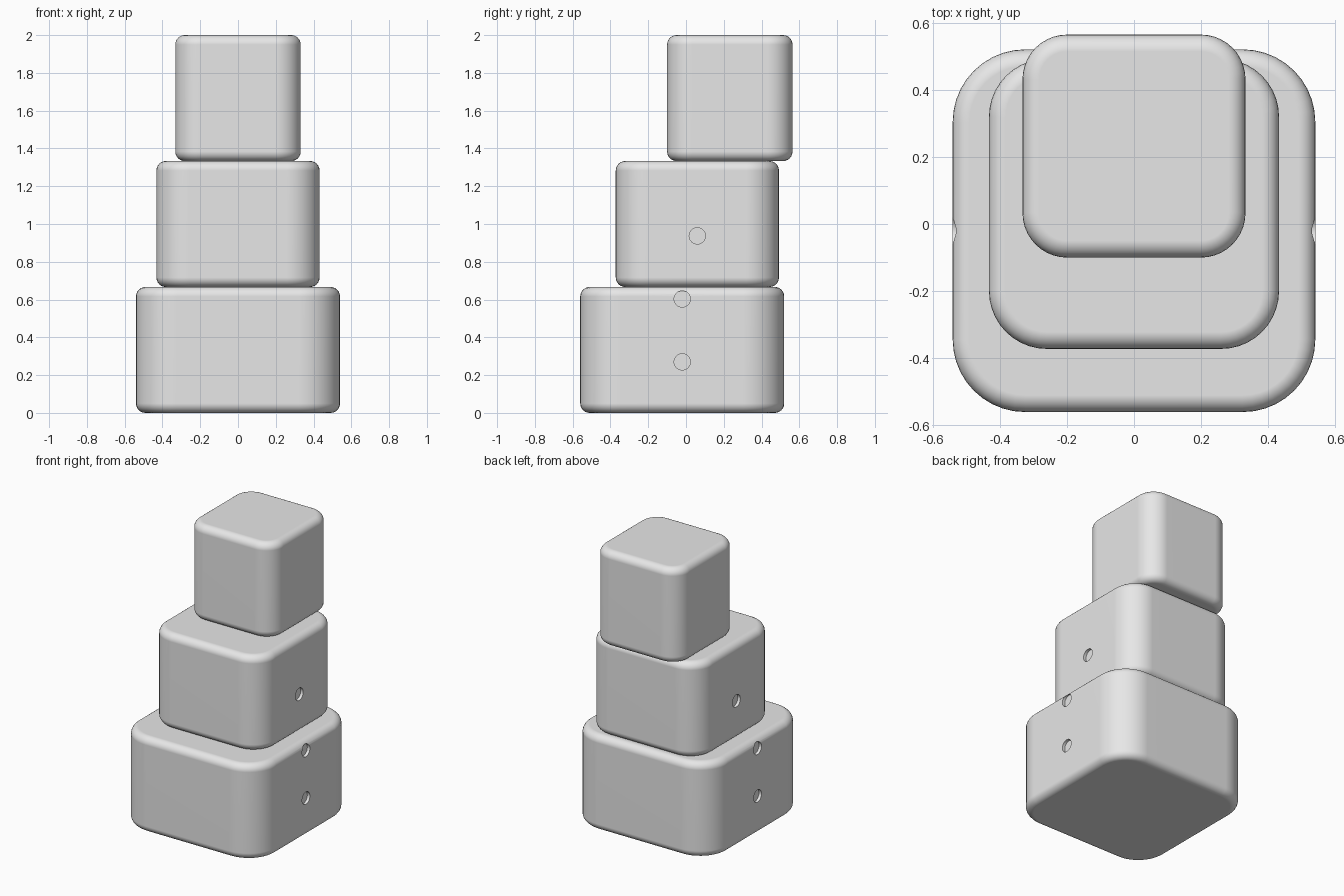
import bpy
import bmesh
from math import radians
from mathutils import Matrix, Vector

default_cube = bpy.data.objects.get("Cube")
if default_cube:
    bpy.data.objects.remove(default_cube, do_unlink=True)

grey = bpy.data.materials.new("light_grey")
grey.use_nodes = True
grey.diffuse_color = (0.8, 0.8, 0.8, 1)
grey.node_tree.nodes["Principled BSDF"].inputs["Base Color"].default_value = (0.8, 0.8, 0.8, 1)

TIER = 2 / 3          # height of each block
EDGE = 0.05           # rounding of the top and bottom rims
HOLE_RADIUS = 0.043
HOLE_DEPTH = 0.02


def new_object(name, bm):
    mesh = bpy.data.meshes.new(name)
    bm.to_mesh(mesh)
    bm.free()
    obj = bpy.data.objects.new(name, mesh)
    bpy.context.collection.objects.link(obj)
    mesh.materials.append(grey)
    return obj


def activate(obj):
    bpy.ops.object.select_all(action='DESELECT')
    obj.select_set(True)
    bpy.context.view_layer.objects.active = obj


def rounded_block(name, width, y, z):
    """Square block with wide upright corners and softly rounded rims."""
    bm = bmesh.new()
    place = Matrix.Translation((0, y, z + TIER / 2)) @ Matrix.Diagonal((width, width, TIER, 1))
    bmesh.ops.create_cube(bm, size=1, matrix=place)

    def is_upright(e):
        return abs(e.verts[0].co.z - e.verts[1].co.z) > 0.01

    uprights = [e for e in bm.edges if is_upright(e)]
    bmesh.ops.bevel(bm, geom=uprights, offset=width * 0.2, segments=10,
                    profile=0.5, affect='EDGES')
    rims = [e for e in bm.edges if not is_upright(e)]
    bmesh.ops.bevel(bm, geom=rims, offset=EDGE, segments=6,
                    profile=0.5, affect='EDGES')
    return new_object(name, bm)


def drill(block, x, y, z):
    """Cut a shallow round hole into the side of a block."""
    bm = bmesh.new()
    place = Matrix.Translation(Vector((x, y, z))) @ Matrix.Rotation(radians(90), 4, 'Y')
    bmesh.ops.create_cone(bm, cap_ends=True, segments=32, radius1=HOLE_RADIUS,
                          radius2=HOLE_RADIUS, depth=2 * HOLE_DEPTH, matrix=place)
    cutter = new_object("hole_cutter", bm)
    cutter.hide_render = True
    mod = block.modifiers.new("hole", 'BOOLEAN')
    mod.operation = 'DIFFERENCE'
    mod.solver = 'EXACT'
    mod.object = cutter
    activate(block)
    bpy.ops.object.modifier_apply(modifier=mod.name)
    bpy.data.objects.remove(cutter, do_unlink=True)


# name, width, centre y, holes as (y, z)
tiers = [
    ("bottom_block", 1.08, -0.02, [(-0.02, 0.27), (-0.02, 0.603)]),
    ("middle_block", 0.864, 0.06, [(0.06, 0.937)]),
    ("top_block", 0.664, 0.232, []),
]

for level, (name, width, y, holes) in enumerate(tiers):
    block = rounded_block(name, width, y, level * TIER)
    for hole_y, hole_z in holes:
        for side in (-1, 1):
            drill(block, side * width / 2, hole_y, hole_z)
    activate(block)
    bpy.ops.object.shade_smooth_by_angle(angle=radians(30))
    # keep the large faces flat in shading
    block.modifiers.new("flat_faces", 'WEIGHTED_NORMAL').keep_sharp = True
